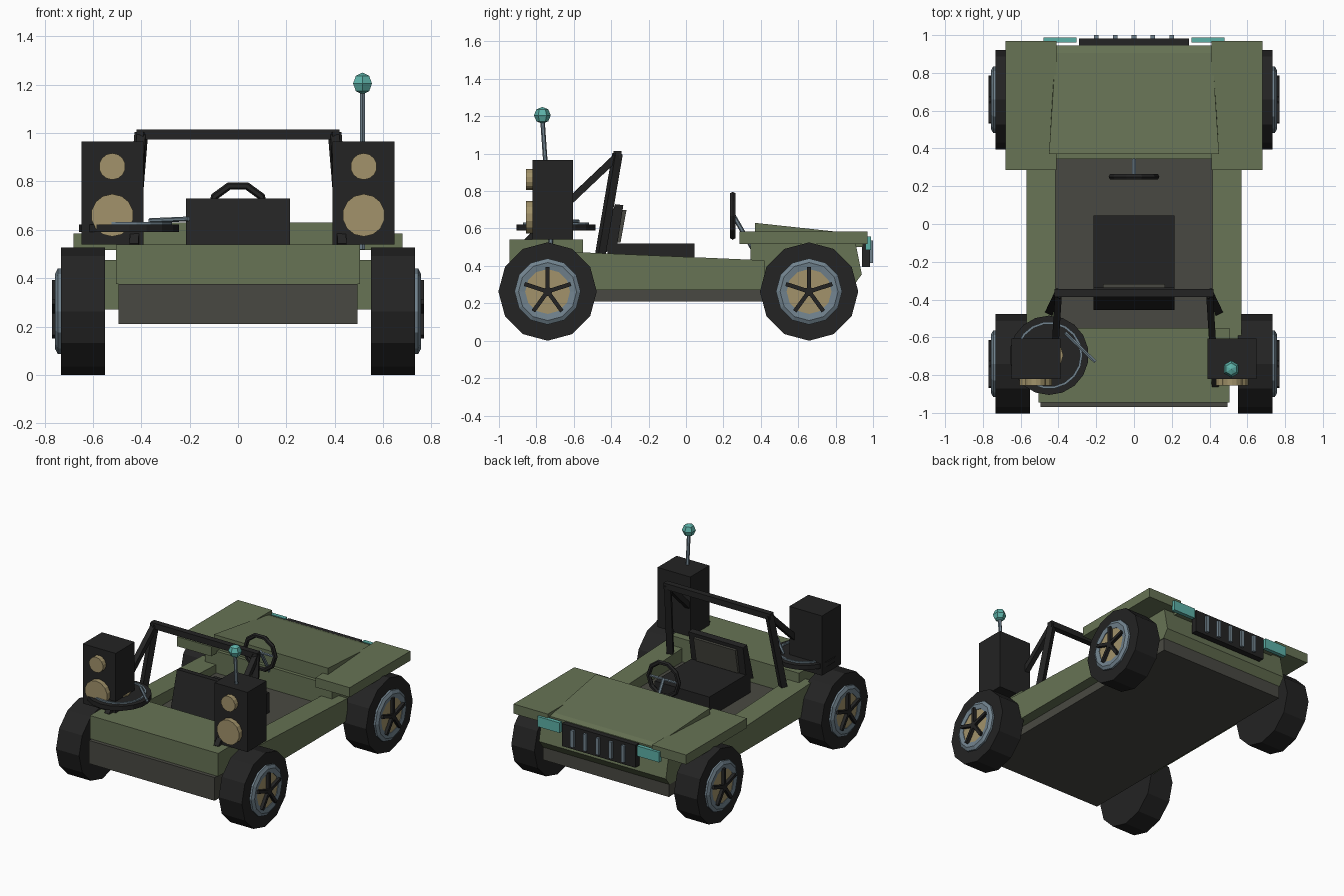
import bpy, bmesh, math
from mathutils import Vector, Matrix

if "Cube" in bpy.data.objects:
    bpy.data.objects.remove(bpy.data.objects["Cube"])


def mat(name, r, g, b):
    m = bpy.data.materials.new(name)
    m.diffuse_color = (r, g, b, 1)
    m.use_nodes = True
    m.node_tree.nodes["Principled BSDF"].inputs["Base Color"].default_value = m.diffuse_color
    return m


GREEN = mat("olive green", 0.135, 0.172, 0.09)
BLACK = mat("rubber black", 0.017, 0.017, 0.017)
GREY = mat("warm dark grey", 0.066, 0.066, 0.054)
STEEL = mat("steel blue", 0.165, 0.225, 0.27)
TAN = mat("tan", 0.36, 0.29, 0.145)
TEAL = mat("teal", 0.11, 0.44, 0.39)


def finish(name, bm, m):
    bmesh.ops.recalc_face_normals(bm, faces=bm.faces)
    me = bpy.data.meshes.new(name)
    bm.to_mesh(me)
    bm.free()
    me.materials.append(m)
    ob = bpy.data.objects.new(name, me)
    bpy.context.collection.objects.link(ob)
    return ob


def box(name, x, y, z, m):
    bm = bmesh.new()
    size = [b - a for a, b in (x, y, z)]
    mid = [(a + b) / 2 for a, b in (x, y, z)]
    bmesh.ops.create_cube(bm, size=1, matrix=Matrix.Translation(mid) @ Matrix.Diagonal((*size, 1)))
    return finish(name, bm, m)


def extrude_yz(name, pts, x0, x1, m):
    """Side profile of (y, z) points, extruded across x."""
    bm = bmesh.new()
    f = bm.faces.new([bm.verts.new((x0, y, z)) for y, z in pts])
    r = bmesh.ops.extrude_face_region(bm, geom=[f])
    bmesh.ops.translate(bm, verts=[v for v in r["geom"] if isinstance(v, bmesh.types.BMVert)],
                        vec=(x1 - x0, 0, 0))
    return finish(name, bm, m)


def rod(name, a, b, r, n, m, spin=0.0):
    """Straight n-sided cylinder from a to b."""
    a, b = Vector(a), Vector(b)
    d = b - a
    bm = bmesh.new()
    M = (Matrix.Translation((a + b) / 2) @ d.to_track_quat('Z', 'Y').to_matrix().to_4x4()
         @ Matrix.Rotation(spin, 4, 'Z'))
    bmesh.ops.create_cone(bm, cap_ends=True, segments=n, radius1=r, radius2=r, depth=d.length, matrix=M)
    return finish(name, bm, m)


def lathe(name, section, n, M, m):
    """Closed ring: (radius, height) section spun about local z, placed by M."""
    bm = bmesh.new()
    rings = []
    for i in range(n):
        t = 2 * math.pi * i / n
        rings.append([bm.verts.new(M @ Vector((r * math.cos(t), r * math.sin(t), h))) for r, h in section])
    k = len(section)
    for i in range(n):
        p, q = rings[i], rings[(i + 1) % n]
        for j in range(k):
            bm.faces.new((p[j], q[j], q[(j + 1) % k], p[(j + 1) % k]))
    return finish(name, bm, m)


# chassis tray and body shell
box("chassis_tray", (-.495, .495), (-.97, .90), (.21, .375), GREY)
box("rear_deck", (-.505, .505), (-.945, -.55), (.376, .54), GREEN)
extrude_yz("nose_body", [(.345, .30), (.90, .30), (.94, .355), (.905, .53), (.345, .53)], -.5, .5, GREEN)

# hood wedge, narrowing to the front
hood = extrude_yz("hood", [(.37, .50), (.945, .50), (.945, .56), (.905, .572), (.37, .63)], -.45, .45, GREEN)
for v in hood.data.vertices:
    if v.co.y > .8:
        v.co.x *= .415 / .45

# grille with bars
box("grille", (-.29, .29), (.94, .983), (.395, .555), BLACK)
for i in range(5):
    x = (i - 2) * .1
    box("grille_bar", (x - .012, x + .012), (.97, 1.0), (.415, .535), STEEL)

# driver seat
box("seat_base", (-.215, .215), (-.42, .045), (.376, .52), BLACK)
extrude_yz("seat_back", [(-.455, .46), (-.38, .73), (-.335, .725), (-.37, .50)], -.215, .215, BLACK)
extrude_yz("seat_pad", [(-.37, .525), (-.345, .70), (-.318, .70), (-.35, .525)], -.165, .165, GREY)

# steering wheel and column
M = Matrix.Translation((0, .25, .668)) @ Matrix.Rotation(math.pi / 2, 4, 'X')
lathe("steering_wheel", [(.119 + .016 * math.cos(a), .016 * math.sin(a))
                         for a in [math.pi / 3 * i for i in range(6)]], 10, M, BLACK)
rod("steering_column", (0, .25, .675), (0, .375, .46), .012, 6, STEEL)
rod("steering_spoke", (-.11, .25, .668), (.11, .25, .668), .009, 6, STEEL)

# roll bar top
box("roll_bar_top", (-.42, .42), (-.387, -.345), (.973, 1.015), BLACK)

for s, side in ((-1, "left"), (1, "right")):
    def span(a, b):
        return tuple(sorted((s * a, s * b)))

    # side rails, fenders, lamps
    extrude_yz(side + "_rail", [(-.62, .27), (.42, .27), (.42, .43), (-.62, .475)], s * .415, s * .57, GREEN)
    box(side + "_fender", span(.41, .68), (.285, .97), (.517, .585), GREEN)
    box(side + "_lamp", span(.305, .48), (.96, .988), (.485, .557), TEAL)

    # roll bar posts and braces
    rod(side + "_roll_post", (s * .445, -.46, .45), (s * .4, -.366, 1.0), .03, 4, BLACK, math.pi / 4)
    rod(side + "_roll_brace", (s * .4, -.37, .985), (s * .43, -.85, .53), .026, 4, BLACK, math.pi / 4)

    # loudspeakers
    box(side + "_speaker_box", span(.39, .648), (-.82, -.605), (.54, .965), BLACK)
    for z, r in ((.66, .088), (.862, .055)):
        rod(side + "_speaker_cone", (s * .52, -.81, z), (s * .52, -.855, z), r, 14, TAN)

    # wheels
    for y in (-.74, .658):
        rod(side + "_tire", (s * .55, y, .263), (s * .732, y, .263), .263, 12, BLACK)
        M = Matrix.Translation((0, y, .263)) @ Matrix.Rotation(s * math.pi / 2, 4, 'Y')
        lathe(side + "_rim", [(.12, .72), (.12, .752), (.155, .757), (.177, .745), (.177, .72)], 12, M, STEEL)
        rod(side + "_hub_disc", (s * .72, y, .263), (s * .748, y, .263), .125, 12, TAN)
        rod(side + "_hub_cap", (s * .73, y, .263), (s * .77, y, .263), .025, 8, BLACK)
        for i in range(5):
            a = math.radians(90 + 72 * i)
            bm = bmesh.new()
            bmesh.ops.create_cube(bm, size=1, matrix=Matrix.Translation((s * .755, y, .263))
                                  @ Matrix.Rotation(a, 4, 'X') @ Matrix.Translation((0, .065, 0))
                                  @ Matrix.Diagonal((.03, .13, .022, 1)))
            finish(side + "_wheel_spoke", bm, BLACK)

# antenna with bulb
rod("antenna_rod", (.515, -.722, .52), (.515, -.768, 1.19), .012, 6, STEEL)
bm = bmesh.new()
bmesh.ops.create_uvsphere(bm, u_segments=6, v_segments=4, radius=.045,
                          matrix=Matrix.Translation((.515, -.768, 1.205)))
finish("antenna_bulb", bm, TEAL)

# turntable on the left deck
cx, cy = -.45, -.695
rod("turntable_disc", (cx, cy, .59), (cx, cy, .622), .21, 18, BLACK)
rod("turntable_stem", (cx, cy, .53), (cx, cy, .60), .05, 8, BLACK)
lathe("turntable_ring", [(.165, .61), (.165, .632), (.178, .632), (.178, .61)], 18,
      Matrix.Translation((cx, cy, 0)), STEEL)
rod("turntable_label", (cx, cy, .61), (cx, cy, .63), .075, 12, TAN)
rod("turntable_arm", (-.365, -.575, .638), (-.205, -.73, .645), .01, 6, STEEL)
